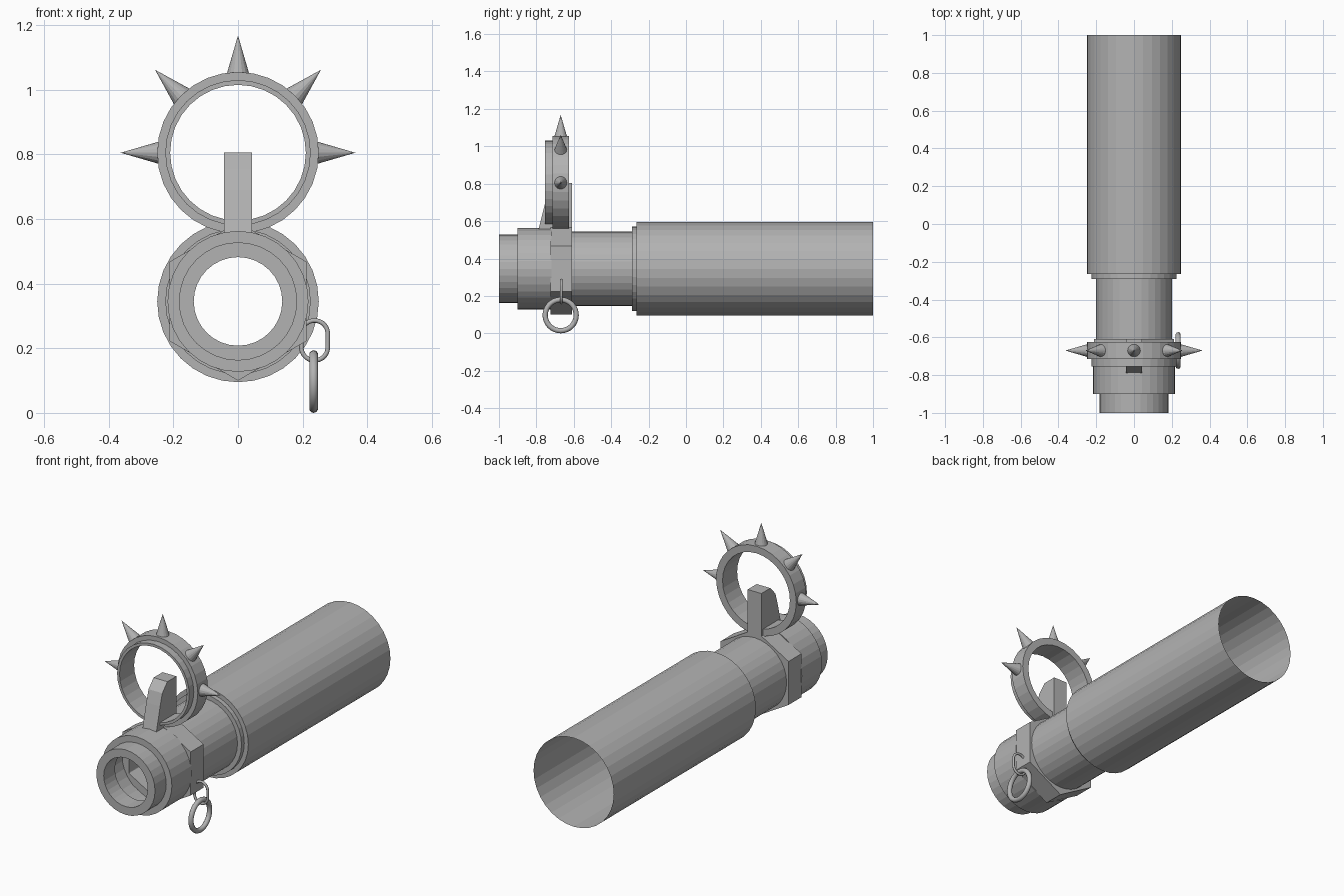
import bpy, math
from mathutils import Vector, Matrix

if "Cube" in bpy.data.objects:
    bpy.data.objects.remove(bpy.data.objects["Cube"])

steel = bpy.data.materials.new("grey_steel")
steel.diffuse_color = (0.45, 0.45, 0.45, 1)
steel.use_nodes = True
steel.node_tree.nodes["Principled BSDF"].inputs["Base Color"].default_value = steel.diffuse_color

AXIS_Z, HOOP_Z, HOOP_Y = 0.345, 0.805, -0.67


def make(name, verts, faces):
    me = bpy.data.meshes.new(name)
    me.from_pydata(verts, [], faces)
    me.materials.append(steel)
    ob = bpy.data.objects.new(name, me)
    bpy.context.collection.objects.link(ob)
    return ob


def lathe(name, profile, cz, segs=32, closed=False, start=0.0):
    """Revolve (radius, y) points around a line parallel to y."""
    n = len(profile)
    verts = []
    for r, y in profile:
        for j in range(segs):
            a = start + 2 * math.pi * j / segs
            verts.append((r * math.cos(a), y, cz + r * math.sin(a)))
    faces = []
    for i in range(n if closed else n - 1):
        k = (i + 1) % n
        for j in range(segs):
            m = (j + 1) % segs
            faces.append((i * segs + j, i * segs + m, k * segs + m, k * segs + j))
    return make(name, verts, faces)


def sweep(name, path, side, radius, sides=10):
    """Round tube along a closed planar path; side is the plane normal."""
    n, verts, faces = len(path), [], []
    for i, p in enumerate(path):
        t = (path[(i + 1) % n] - path[i - 1]).normalized()
        out = t.cross(side)
        for j in range(sides):
            a = 2 * math.pi * j / sides
            verts.append(p + radius * (math.cos(a) * out + math.sin(a) * side))
    for i in range(n):
        k = (i + 1) % n
        for j in range(sides):
            m = (j + 1) % sides
            faces.append((i * sides + j, i * sides + m, k * sides + m, k * sides + j))
    ob = make(name, verts, faces)
    ob.data.polygons.foreach_set("use_smooth", [True] * len(faces))
    return ob


# Hollow stepped barrel, open at the back, with a short bore at the front
lathe("barrel", [(0.25, 1.0), (0.25, -0.265), (0.225, -0.265), (0.225, -0.29),
                 (0.2, -0.29), (0.2, -0.72), (0.218, -0.72), (0.218, -0.9),
                 (0.183, -0.9), (0.183, -1.0), (0.137, -1.0), (0.137, -0.9)], AXIS_Z)

# Hexagonal clamp, corner up
lathe("hex_clamp", [(0.245, -0.61), (0.245, -0.725), (0.2, -0.725), (0.2, -0.61)],
      AXIS_Z, 6, True, math.pi / 6)

# Sight hoop with a narrower front lip
lathe("sight_hoop", [(0.25, -0.625), (0.25, -0.715), (0.225, -0.715), (0.225, -0.755),
                     (0.21, -0.755), (0.21, -0.625)], HOOP_Z, 32, True)

# Five spikes around the upper half of the hoop
for i in range(5):
    a = math.pi * i / 4
    d = Vector((math.cos(a), 0, math.sin(a)))
    u, v = Vector((0, 1, 0)), d.cross(Vector((0, 1, 0)))
    c = Vector((0, HOOP_Y, HOOP_Z))
    n = 16
    ring = [c + d * 0.243 + 0.035 * (math.cos(2 * math.pi * j / n) * u
                                     + math.sin(2 * math.pi * j / n) * v) for j in range(n)]
    faces = [(j, n, (j + 1) % n) for j in range(n)] + [tuple(range(n))]
    faces = [f[::-1] for f in faces[:-1]] + [faces[-1][::-1]]
    spike = make(f"spike_{i + 1}", ring + [c + d * 0.363], faces)
    # Consistent outward winding
    import bmesh
    bm = bmesh.new()
    bm.from_mesh(spike.data)
    bmesh.ops.recalc_face_normals(bm, faces=bm.faces)
    bm.to_mesh(spike.data)
    bm.free()

# Sight post: side profile (y, z) extruded across x
prof = [(-0.79, 0.55), (-0.61, 0.55), (-0.61, 0.805), (-0.69, 0.805), (-0.735, 0.757), (-0.755, 0.69)]
n = len(prof)
verts = [(x, y, z) for x in (-0.043, 0.043) for y, z in prof]
faces = [tuple(range(n))[::-1], tuple(range(n, 2 * n))]
faces += [(i, (i + 1) % n, (i + 1) % n + n, i + n) for i in range(n)]
make("sight_post", verts, faces)

# Small oval link fixed in the clamp
path = []
for i in range(24):
    a = 2 * math.pi * (i + 0.5) / 24
    path.append(Vector((0.237 + 0.041 * math.cos(a), -0.667,
                        0.224 + 0.041 * math.sin(a) + math.copysign(0.021, math.sin(a)))))
sweep("oval_link", path, Vector((0, 1, 0)), 0.007, 8)

# Round ring hanging from the link
path = [Vector((0.234, -0.67 + 0.083 * math.cos(2 * math.pi * i / 32),
                0.097 + 0.083 * math.sin(2 * math.pi * i / 32))) for i in range(32)]
sweep("hanging_ring", path, Vector((1, 0, 0)), 0.014)
